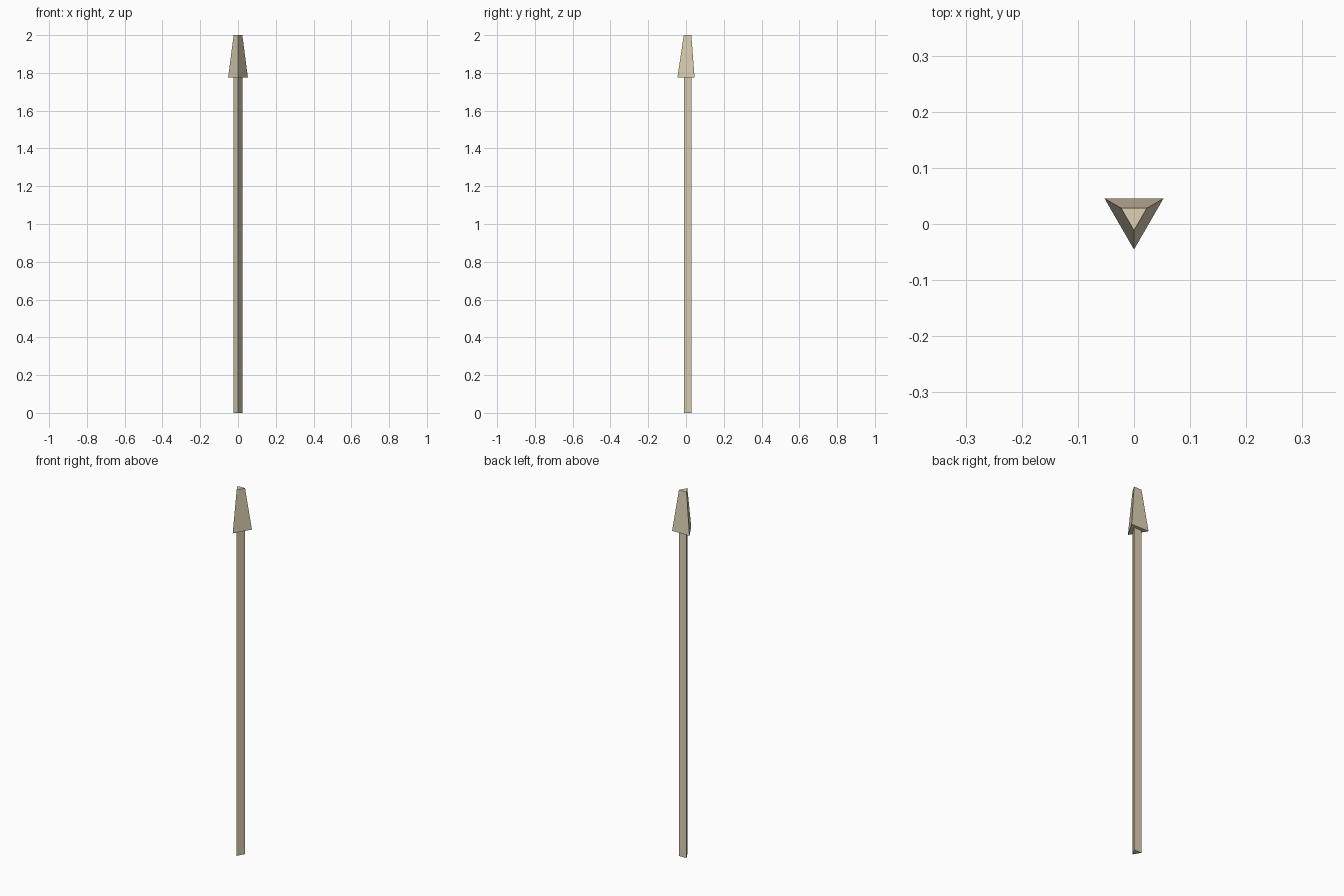
import bpy, math

if "Cube" in bpy.data.objects:
    bpy.data.objects.remove(bpy.data.objects["Cube"])

AXIS_Y = 0.015  # triangle centroid, so the bounds are centred on y = 0

mat = bpy.data.materials.new("pale_wood")
mat.diffuse_color = (0.72, 0.64, 0.45, 1)
mat.use_nodes = True
mat.node_tree.nodes["Principled BSDF"].inputs["Base Color"].default_value = mat.diffuse_color


def tri_prism(name, z0, z1, r0, r1):
    """Three-sided (tapered) prism with one edge facing the front."""
    bpy.ops.mesh.primitive_cone_add(
        vertices=3, radius1=r0, radius2=r1, depth=z1 - z0,
        location=(0, AXIS_Y, (z0 + z1) / 2))
    ob = bpy.context.object
    ob.name = name
    # put the lone corner at -y whatever the primitive's start angle
    v = max(ob.data.vertices, key=lambda p: abs(p.co.y)).co
    if v.y > 0:
        ob.rotation_euler.z = math.pi
    ob.data.materials.append(mat)
    return ob


# Long triangular shaft
tri_prism("shaft", 0.0, 1.775, 0.0265, 0.0265)
# Tapered blunt head
tri_prism("head", 1.775, 2.0, 0.0605, 0.0265)
